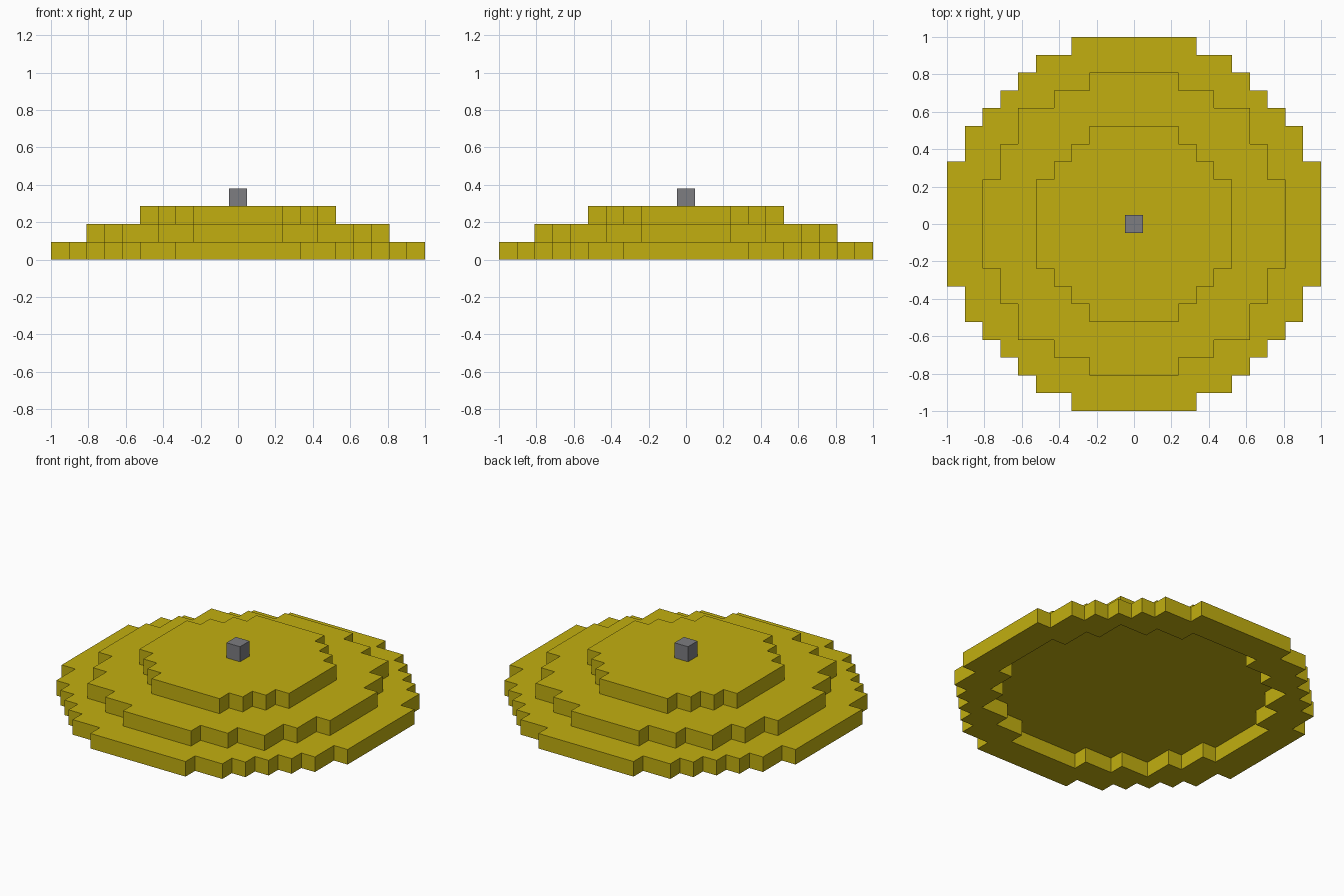
import bpy, bmesh

if "Cube" in bpy.data.objects:
    bpy.data.objects.remove(bpy.data.objects["Cube"], do_unlink=True)

CELL = 2 / 21  # edge of one block


def make_material(name, color):
    mat = bpy.data.materials.new(name)
    mat.use_nodes = True
    mat.diffuse_color = color
    bsdf = mat.node_tree.nodes["Principled BSDF"]
    bsdf.inputs["Base Color"].default_value = color
    bsdf.inputs["Roughness"].default_value = 0.8
    return mat


def stepped_outline(corners):
    """Turn the outer corners of one quadrant into a closed stepped loop."""
    quarter = []
    for i, (x, y) in enumerate(corners):
        if i:
            quarter.append((corners[i - 1][0], y))
        quarter.append((x, y))
    loop = []
    for _ in range(4):
        loop += quarter
        quarter = [(y, -x) for x, y in quarter]
    return loop[::-1]


def make_layer(name, level, outline, mat, hole=None):
    """Extrude a flat outline, optionally with a hole, one block upward."""
    bm = bmesh.new()
    z = level * CELL
    edges = []
    for loop in [outline] + ([hole] if hole else []):
        verts = [bm.verts.new((x * CELL, y * CELL, z)) for x, y in loop]
        edges += [bm.edges.new((verts[i - 1], verts[i])) for i in range(len(verts))]
    if hole:
        bmesh.ops.triangle_fill(bm, edges=edges, use_beauty=True, normal=(0, 0, 1))
    else:
        bm.faces.new(verts)
    base = bm.faces[:]
    result = bmesh.ops.extrude_face_region(bm, geom=base, use_keep_orig=True)
    top = [g for g in result["geom"] if isinstance(g, bmesh.types.BMVert)]
    bmesh.ops.translate(bm, verts=top, vec=(0, 0, CELL))
    bmesh.ops.recalc_face_normals(bm, faces=bm.faces[:])
    mesh = bpy.data.meshes.new(name)
    bm.to_mesh(mesh)
    bm.free()
    mesh.materials.append(mat)
    obj = bpy.data.objects.new(name, mesh)
    bpy.context.collection.objects.link(obj)
    return obj


yellow = make_material("mustard yellow", (0.54, 0.43, 0.005, 1))
grey = make_material("mid grey", (0.205, 0.205, 0.22, 1))

# Outer corners of each tier in block units, one quadrant
wide = stepped_outline([(3.5, 10.5), (5.5, 9.5), (6.5, 8.5), (7.5, 7.5),
                        (8.5, 6.5), (9.5, 5.5), (10.5, 3.5)])
middle = stepped_outline([(2.5, 8.5), (4.5, 7.5), (6.5, 6.5), (7.5, 4.5), (8.5, 2.5)])
small = stepped_outline([(2.5, 5.5), (3.5, 4.5), (4.5, 3.5), (5.5, 2.5)])
single = stepped_outline([(0.5, 0.5)])

# Open brim ring, two solid tiers and the knob on top
make_layer("brim_ring", 0, wide, yellow, hole=middle)
make_layer("middle_tier", 1, middle, yellow)
make_layer("top_tier", 2, small, yellow)
make_layer("top_knob", 3, single, grey)
